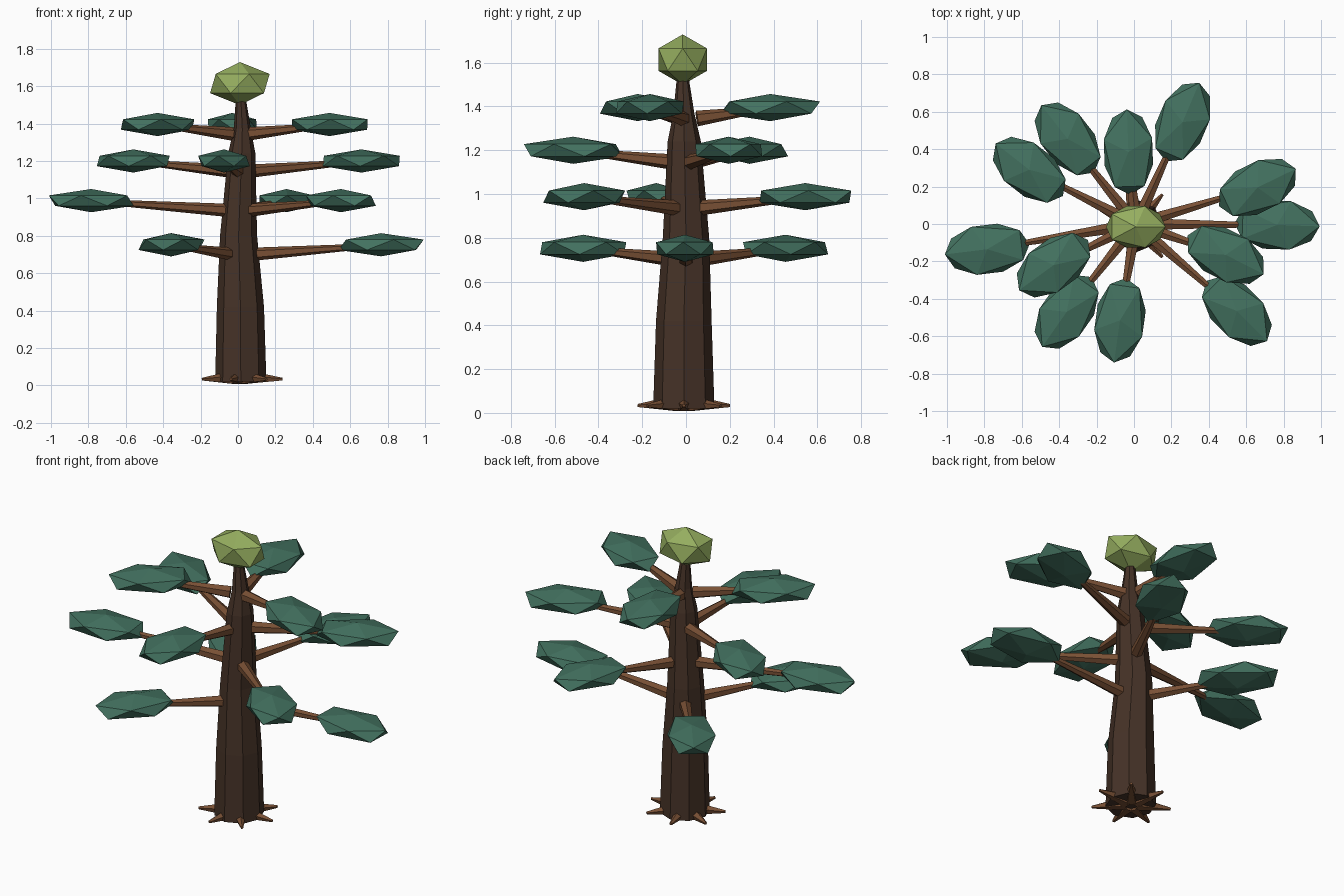
import bpy, bmesh
from math import cos, sin, pi, radians, atan2
from mathutils import Vector, Matrix

if "Cube" in bpy.data.objects:
    bpy.data.objects.remove(bpy.data.objects["Cube"])


def material(name, rgb):
    m = bpy.data.materials.new(name)
    m.diffuse_color = (*rgb, 1)
    m.use_nodes = True
    m.node_tree.nodes["Principled BSDF"].inputs["Base Color"].default_value = m.diffuse_color
    return m


BARK = material("dark_bark", (0.06, 0.032, 0.02))
WOOD = material("branch_wood", (0.19, 0.08, 0.035))
LEAF = material("needles", (0.055, 0.165, 0.115))
TIP = material("young_needles", (0.30, 0.42, 0.115))


def finish(name, bm, mat):
    bmesh.ops.recalc_face_normals(bm, faces=bm.faces)
    me = bpy.data.meshes.new(name)
    bm.to_mesh(me)
    bm.free()
    me.materials.append(mat)
    ob = bpy.data.objects.new(name, me)
    bpy.context.collection.objects.link(ob)
    return ob


def limb(name, a, b, r1, r2, sides, mat):
    """Tapered faceted rod from a to b."""
    a, b = Vector(a), Vector(b)
    d = b - a
    mtx = Matrix.Translation((a + b) / 2) @ d.to_track_quat('Z', 'Y').to_matrix().to_4x4()
    bm = bmesh.new()
    bmesh.ops.create_cone(bm, cap_ends=True, segments=sides, radius1=r1,
                          radius2=r2, depth=d.length, matrix=mtx)
    return finish(name, bm, mat)


def clump(name, loc, size, yaw, mat):
    """Squashed icosahedron."""
    mtx = Matrix.Translation(loc) @ Matrix.Rotation(radians(yaw), 4, 'Z') @ Matrix.Diagonal((*size, 1))
    bm = bmesh.new()
    bmesh.ops.create_icosphere(bm, subdivisions=1, radius=1, matrix=mtx)
    return finish(name, bm, mat)


# Trunk: slightly wandering eight-sided rings (z, cx, cy, rx, ry)
RINGS = [(0.02, 0.015, -0.01, 0.137, 0.140), (0.42, 0.013, -0.01, 0.126, 0.127),
         (0.80, 0.003, 0.0, 0.099, 0.106), (1.24, 0.02, -0.008, 0.073, 0.076),
         (1.37, 0.023, -0.01, 0.046, 0.048), (1.54, 0.015, -0.015, 0.026, 0.026)]
bm = bmesh.new()
N = 8
loops = [[bm.verts.new((cx + rx * cos(2 * pi * i / N), cy + ry * sin(2 * pi * i / N), z))
          for i in range(N)] for z, cx, cy, rx, ry in RINGS]
for lo, hi in zip(loops, loops[1:]):
    for i in range(N):
        j = (i + 1) % N
        bm.faces.new((lo[i], lo[j], hi[j], hi[i]))
bm.faces.new(loops[0][::-1])
bm.faces.new(loops[-1])
finish("trunk", bm, BARK)

# Roots: seven flat spikes around the base
for i in range(7):
    t = 2 * pi * i / 7
    c, s = cos(t), sin(t)
    limb(f"root_{i + 1}", (0.01 + 0.03 * c, -0.01 + 0.03 * s, 0.041),
         (0.012 + 0.225 * c, -0.01 + 0.215 * s, 0.033), 0.041, 0.008, 5, WOOD)

# Tiers: branch height, pad height, three pads as (x, y, yaw)
TIERS = [(0.70, 0.752, [(0.765, -0.005, -2), (-0.355, 0.455, 128), (-0.36, -0.47, 235)]),
         (0.935, 0.988, [(0.55, -0.465, -45), (0.26, 0.545, 67), (-0.785, -0.135, 187)]),
         (1.145, 1.20, [(0.66, 0.195, 26), (-0.56, 0.29, 142), (-0.075, -0.515, 262)]),
         (1.345, 1.395, [(0.49, -0.165, -27), (-0.03, 0.385, 92), (-0.43, -0.22, 216)])]
for k, (zb, zp, pads) in enumerate(TIERS):
    for i, (x, y, yaw) in enumerate(pads):
        t = atan2(y, x)
        limb(f"branch_{k + 1}_{i + 1}", (0.01 + 0.05 * cos(t), 0.05 * sin(t), zb),
             (0.9 * x, 0.9 * y, zp - 0.008), 0.036, 0.014, 6, WOOD)
        clump(f"needle_pad_{k + 1}_{i + 1}", (x, y, zp), (0.255, 0.152, 0.062), yaw, LEAF)

# Crown tip
clump("crown", (0.01, -0.015, 1.614), (0.178, 0.13, 0.115), 0, TIP)
